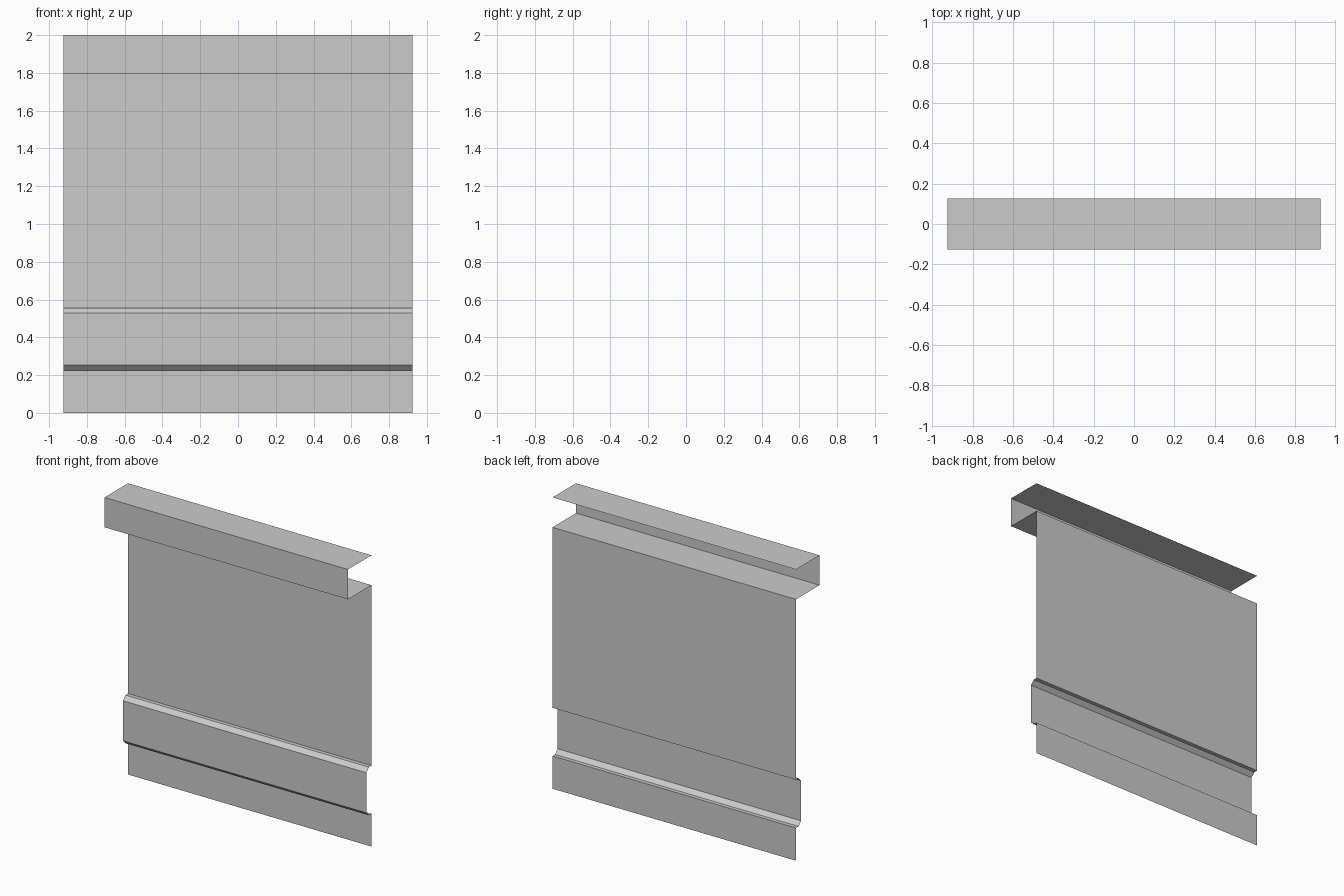
import bpy

if "Cube" in bpy.data.objects:
    bpy.data.objects.remove(bpy.data.objects["Cube"])

HALF_WIDTH = 0.925
BACK, FRONT = 0.1275, -0.1275      # wall plane and front of the top channel
LEDGE, RAIL = 0.1, 0.072           # rail chamfer start and rail face


def extruded_sheet(name, profile):
    """Sweep a (y, z) profile along x as an open sheet facing -y."""
    verts = [(x, y, z) for y, z in profile for x in (-HALF_WIDTH, HALF_WIDTH)]
    faces = [(2 * i, 2 * i + 2, 2 * i + 3, 2 * i + 1)
             for i in range(len(profile) - 1)]
    mesh = bpy.data.meshes.new(name)
    mesh.from_pydata(verts, [], faces)
    obj = bpy.data.objects.new(name, mesh)
    bpy.context.collection.objects.link(obj)
    return obj


# Box-shaped channel along the top, open at the back
extruded_sheet("top_channel", [(BACK, 2.0), (FRONT, 2.0),
                               (FRONT, 1.795), (BACK, 1.795)])

# Large flat wall panel
extruded_sheet("wall_panel", [(BACK, 1.795), (BACK, 0.556)])

# Raised rail with chamfered edges
extruded_sheet("raised_rail", [(BACK, 0.556), (LEDGE, 0.556), (RAIL, 0.528),
                               (RAIL, 0.253), (LEDGE, 0.225), (BACK, 0.225)])

# Flat strip at the foot
extruded_sheet("base_strip", [(BACK, 0.225), (BACK, 0.0)])
